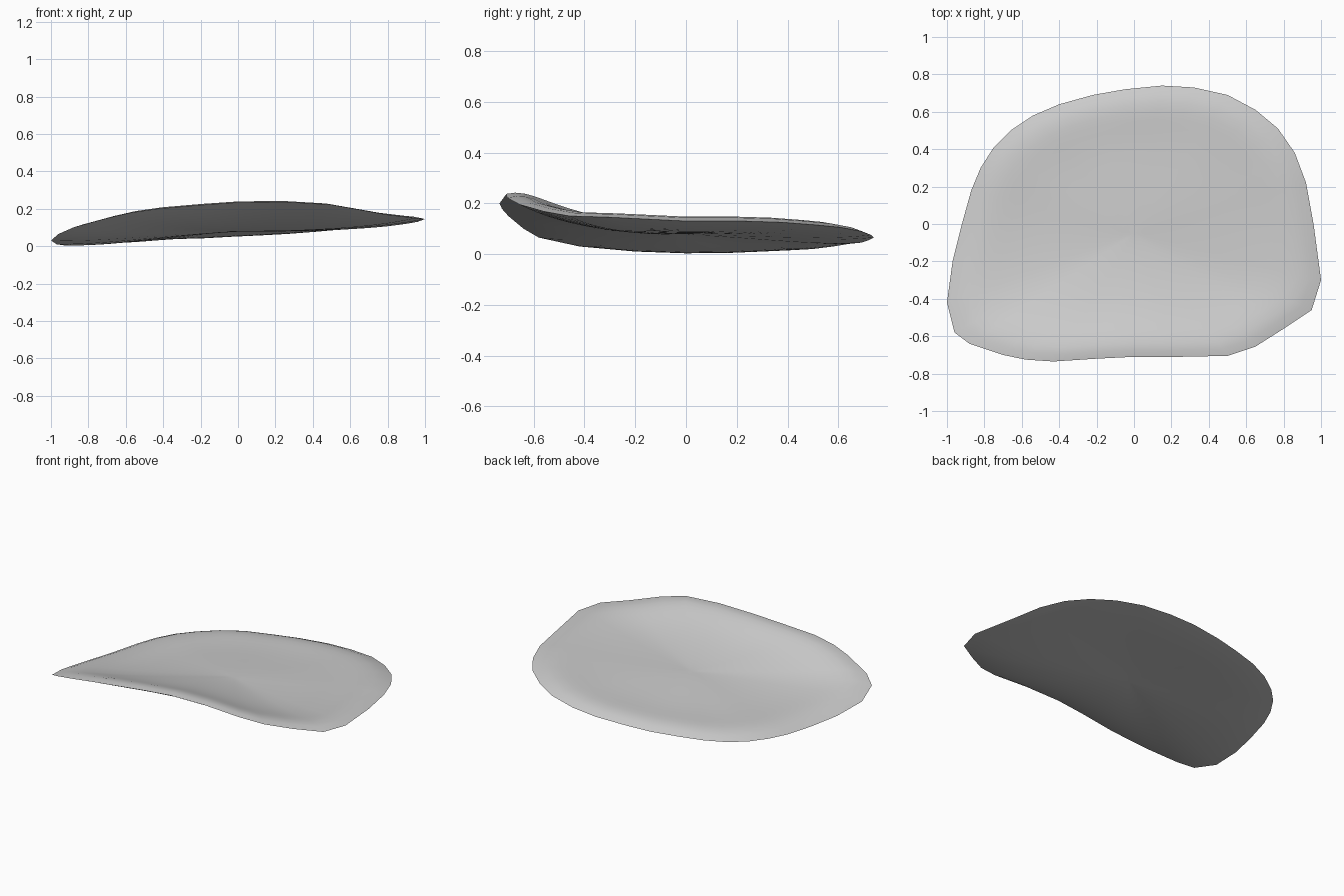
import bpy
import bmesh
import math
from mathutils import Vector

default_cube = bpy.data.objects.get("Cube")
if default_cube:
    bpy.data.objects.remove(default_cube, do_unlink=True)

# Rim path of the curled dish, counter-clockwise from the left side
RIM = [
    (.96, 0, .13), (.92, .22, .13), (.86, .38, .125), (.77, .51, .115),
    (.65, .61, .105), (.5, .69, .09), (.32, .73, .075), (.15, .74, .065),
    (-.05, .72, .055), (-.22, .69, .045), (-.4, .64, .04), (-.54, .58, .03),
    (-.66, .5, .02), (-.75, .41, .015), (-.82, .3, .01), (-.87, .18, .005),
    (-.92, 0, .003), (-.97, -.2, .01), (-1, -.42, .03), (-.96, -.58, .065),
    (-.88, -.64, .1), (-.7, -.7, .15), (-.58, -.725, .178), (-.43, -.735, .2),
    (-.2, -.72, .22), (0, -.71, .234), (.25, -.71, .237), (.5, -.705, .222),
    (.65, -.655, .195), (.8, -.56, .168), (.95, -.46, .15), (1, -.3, .145),
]
CENTRE = Vector((0, -.05, .105))
THICKNESS = .028
LIP = .022
RINGS = 18


def shell_point(rim, t, power):
    """Point on a curled sheet, t running from the centre to the rim."""
    point = CENTRE.lerp(rim, t)
    point.z = CENTRE.z + (rim.z - CENTRE.z) * t ** power
    return point


def upper_point(rim, t):
    """Upper face, with a broad rounded lip just inside the rim."""
    point = shell_point(rim, t, 1.4)
    point.z += LIP * math.sin(math.pi * t ** 4.8)
    return point


def lower_point(rim, t):
    """Underside, fuller below the raised front and closing up to the rim."""
    point = shell_point(rim, t, 1.3 + 3 * rim.z)
    point.z = max(0, point.z - THICKNESS * (1 - t ** 5))
    return point


def add_ring(bm, place, t):
    return [bm.verts.new(place(Vector(rim), t)) for rim in RIM]


def bridge(bm, inner, outer, flip):
    count = len(inner)
    for i in range(count):
        j = (i + 1) % count
        face = [inner[i], outer[i], outer[j], inner[j]]
        bm.faces.new(face[::-1] if flip else face)


def add_side(bm, place, edge, flip):
    """Fill one side of the dish from its centre out to the shared edge."""
    rings = [add_ring(bm, place, k / RINGS) for k in range(1, RINGS)]
    rings.append(edge)
    hub = bm.verts.new(place(Vector(RIM[0]), 0))
    first = rings[0]
    for i, vert in enumerate(first):
        face = [hub, vert, first[(i + 1) % len(first)]]
        bm.faces.new(face[::-1] if flip else face)
    for inner, outer in zip(rings, rings[1:]):
        bridge(bm, inner, outer, flip)


# Thin dish: upper face and underside meeting at the rim
bm = bmesh.new()
edge = add_ring(bm, upper_point, 1)
add_side(bm, upper_point, edge, False)
add_side(bm, lower_point, edge, True)
bmesh.ops.recalc_face_normals(bm, faces=bm.faces)
mesh = bpy.data.meshes.new("curled_dish")
bm.to_mesh(mesh)
bm.free()
dish = bpy.data.objects.new("curled_dish", mesh)
bpy.context.collection.objects.link(dish)

# Plain grey finish
grey = bpy.data.materials.new("plain_grey")
grey.use_nodes = True
colour = (.6, .6, .6, 1)
grey.diffuse_color = colour
grey.node_tree.nodes["Principled BSDF"].inputs["Base Color"].default_value = colour
mesh.materials.append(grey)

# Smooth faces with a crisp rim
bpy.ops.object.select_all(action="DESELECT")
dish.select_set(True)
bpy.context.view_layer.objects.active = dish
bpy.ops.object.shade_smooth_by_angle(angle=math.radians(50))
